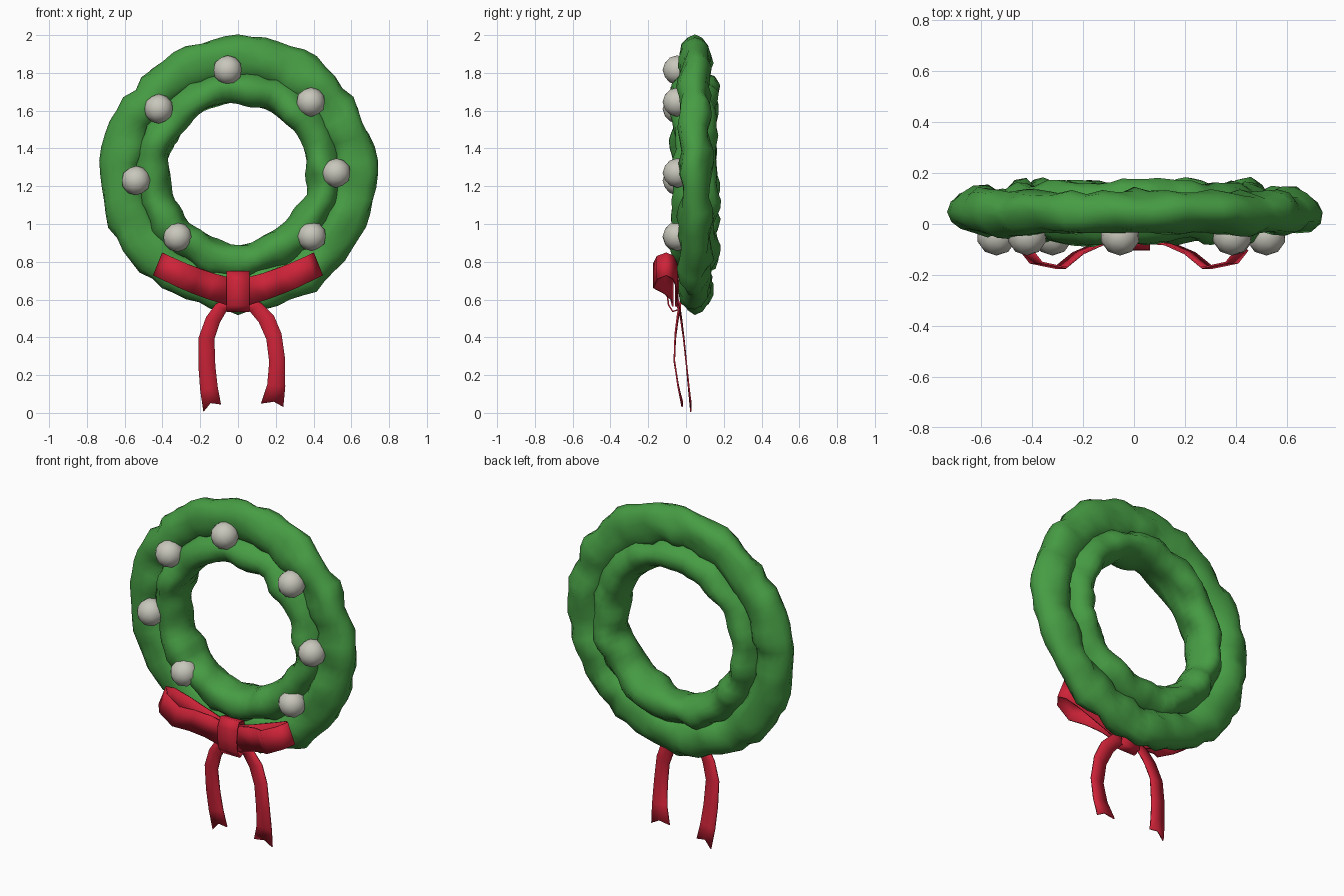
import bpy, bmesh, math
from mathutils import Vector, noise

if "Cube" in bpy.data.objects:
    bpy.data.objects.remove(bpy.data.objects["Cube"])


def material(name, rgb):
    m = bpy.data.materials.new(name)
    m.diffuse_color = (*rgb, 1)
    m.use_nodes = True
    m.node_tree.nodes["Principled BSDF"].inputs["Base Color"].default_value = m.diffuse_color
    return m


GREEN = material("leaf green", (0.062, 0.335, 0.058))
RED = material("ribbon red", (0.62, 0.017, 0.04))
SILVER = material("bauble silver", (0.58, 0.57, 0.5))


def finish(name, bm, mat, angle=40):
    bmesh.ops.recalc_face_normals(bm, faces=bm.faces)
    me = bpy.data.meshes.new(name)
    bm.to_mesh(me)
    bm.free()
    me.materials.append(mat)
    ob = bpy.data.objects.new(name, me)
    bpy.context.collection.objects.link(ob)
    bpy.ops.object.select_all(action='DESELECT')
    ob.select_set(True)
    bpy.context.view_layer.objects.active = ob
    bpy.ops.object.shade_smooth_by_angle(angle=math.radians(angle))
    return ob


def ring(name, major, rad, depth, seed, bump, nu=64, nv=14):
    """Bumpy tube around the wreath centre."""
    bm = bmesh.new()
    grid = []
    for i in range(nu):
        a = 2 * math.pi * i / nu
        row = []
        for j in range(nv):
            b = 2 * math.pi * j / nv
            r = major + rad * math.cos(b)
            p = Vector((r * math.cos(a), 0.047 + depth * math.sin(b), 1.265 + r * math.sin(a)))
            n = Vector((math.cos(a) * math.cos(b), math.sin(b), math.sin(a) * math.cos(b)))
            p += n * bump * noise.noise(p * 9 + Vector((seed, 0, 0)))
            row.append(bm.verts.new(p))
        grid.append(row)
    for i in range(nu):
        for j in range(nv):
            k, l = (i + 1) % nu, (j + 1) % nv
            bm.faces.new((grid[i][j], grid[k][j], grid[k][l], grid[i][l]))
    return finish(name, bm, GREEN, 60)


def ribbon(name, sections, closed=False, thick=0.008):
    """Thin strip through (one edge, other edge) or (edge, middle, edge) sections."""
    bm = bmesh.new()
    rows = [[bm.verts.new(p) for p in s] for s in sections]
    pairs = list(zip(rows, rows[1:])) + ([(rows[-1], rows[0])] if closed else [])
    for a, b in pairs:
        for k in range(len(a) - 1):
            bm.faces.new((a[k], a[k + 1], b[k + 1], b[k]))
    ob = finish(name, bm, RED, 35)
    mod = ob.modifiers.new("thickness", 'SOLIDIFY')
    mod.thickness = thick
    mod.offset = 0
    return ob


# Wreath: wide flat outer ring and deeper inner ring
ring("outer_wreath", 0.615, 0.112, 0.084, 3.0, 0.035)
ring("inner_wreath", 0.455, 0.088, 0.118, 11.0, 0.035)

# Baubles
for i, (x, z) in enumerate([(-0.055, 1.815), (-0.42, 1.61), (-0.54, 1.23), (-0.32, 0.93),
                            (0.39, 0.935), (0.52, 1.27), (0.385, 1.645)]):
    bm = bmesh.new()
    bmesh.ops.create_icosphere(bm, subdivisions=2, radius=0.078)
    bmesh.ops.translate(bm, verts=bm.verts, vec=(x, -0.046, z))
    finish(f"bauble_{i + 1}", bm, SILVER, 60)

# Bow loops, mirrored
LOOP = [(0.02, -0.055), (0.15, -0.045), (0.3, -0.05), (0.39, -0.07), (0.422, -0.105),
        (0.385, -0.152), (0.29, -0.172), (0.22, -0.115), (0.14, -0.08), (0.02, -0.07)]
for side, label in ((-1, "left"), (1, "right")):
    rows = []
    for x, y in LOOP:
        z = 0.63 + 0.23 * x + 0.34 * x * x
        d = Vector((-(0.23 + 0.4 * x), 0, 1)).normalized() * (0.073 - 0.02 * x)
        rows.append([(side * (x - d.x), y, z - d.z), (side * (x + d.x), y, z + d.z)])
    ribbon(f"bow_loop_{label}", rows)

# Knot band wrapped around the middle
KNOT = [(-0.03, 0.735), (-0.075, 0.748), (-0.098, 0.70), (-0.1, 0.63), (-0.092, 0.57),
        (-0.07, 0.537), (-0.03, 0.55), (-0.025, 0.64)]
ribbon("bow_knot", [[(-0.062, y, z), (0.062, y, z)] for y, z in KNOT], True)

# Tails: (outer x, outer z, inner x, inner z, y), with a notched end
TAILS = {
    "left": (-1, [(0.04, 0.62, 0.0, 0.57, -0.05), (0.12, 0.575, 0.06, 0.54, -0.035),
                  (0.17, 0.505, 0.095, 0.48, -0.025), (0.208, 0.40, 0.125, 0.39, -0.012),
                  (0.21, 0.25, 0.12, 0.25, 0.003), (0.2, 0.12, 0.108, 0.14, 0.015)],
             [(0.183, 0.006), (0.145, 0.052), (0.09, 0.045)], 0.026),
    "right": (1, [(0.04, 0.62, 0.0, 0.57, -0.05), (0.125, 0.58, 0.06, 0.54, -0.035),
                  (0.19, 0.515, 0.11, 0.48, -0.045), (0.23, 0.42, 0.15, 0.39, -0.057),
                  (0.25, 0.28, 0.165, 0.27, -0.062), (0.25, 0.14, 0.155, 0.15, -0.042)],
              [(0.24, 0.032), (0.19, 0.06), (0.122, 0.05)], -0.02),
}
for label, (s, pts, end, ye) in TAILS.items():
    rows = [[(s * a, y, b), (s * (a + c) / 2, y, (b + d) / 2), (s * c, y, d)]
            for a, b, c, d, y in pts]
    rows.append([(s * x, ye, z) for x, z in end])
    ribbon(f"bow_tail_{label}", rows)
